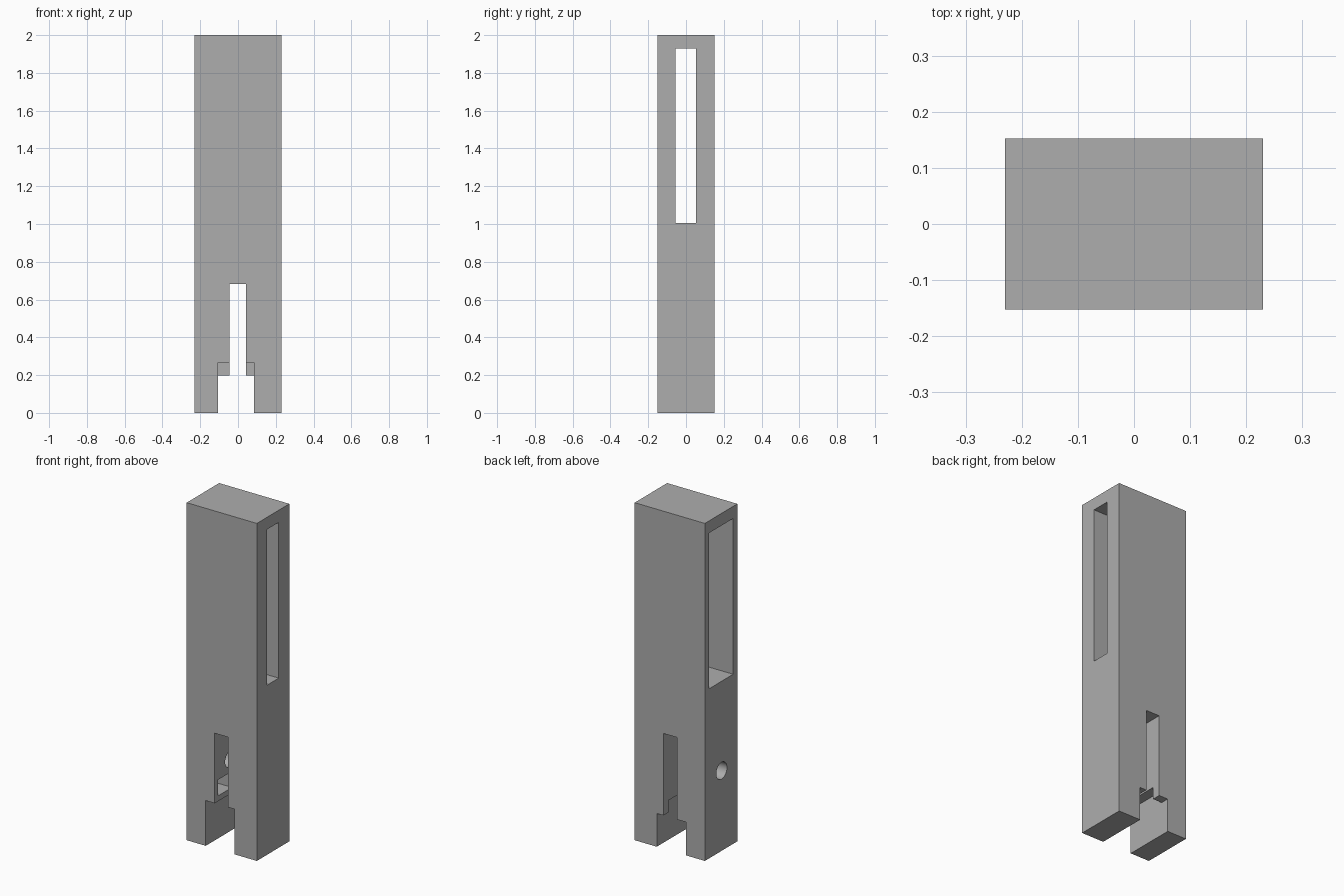
import bpy
import math

default = bpy.data.objects.get("Cube")
if default:
    bpy.data.objects.remove(default, do_unlink=True)

grey = bpy.data.materials.new("plain grey")
grey.use_nodes = True
colour = (0.42, 0.42, 0.42, 1)
grey.diffuse_color = colour
grey.node_tree.nodes["Principled BSDF"].inputs["Base Color"].default_value = colour


def box(name, x, y, z):
    """Box from (low, high) pairs along each axis."""
    spans = (x, y, z)
    bpy.ops.mesh.primitive_cube_add(size=1, location=[(a + b) / 2 for a, b in spans])
    obj = bpy.context.object
    obj.name = name
    obj.scale = [b - a for a, b in spans]
    bpy.ops.object.transform_apply(location=True, rotation=True, scale=True)
    return obj


def pin_hole(name, radius, x, y, z):
    """Cylinder along x between the (low, high) pair."""
    bpy.ops.mesh.primitive_cylinder_add(
        vertices=32, radius=radius, depth=x[1] - x[0],
        location=((x[0] + x[1]) / 2, y, z), rotation=(0, math.pi / 2, 0))
    obj = bpy.context.object
    obj.name = name
    bpy.ops.object.transform_apply(location=True, rotation=True, scale=True)
    return obj


def cut(body, cutter):
    """Subtract the cutter and discard it."""
    cutter.hide_render = True
    mod = body.modifiers.new(cutter.name, "BOOLEAN")
    mod.operation = "DIFFERENCE"
    mod.solver = "EXACT"
    mod.object = cutter
    bpy.ops.object.select_all(action="DESELECT")
    bpy.context.view_layer.objects.active = body
    body.select_set(True)
    bpy.ops.object.modifier_apply(modifier=mod.name)
    bpy.data.objects.remove(cutter, do_unlink=True)


# Upright rectangular block
block = box("slotted_block", (-0.23, 0.23), (-0.152, 0.152), (0, 2))
block.data.materials.append(grey)

# Upper window: narrow on the left side, wider on the right side
cut(block, box("narrow_window", (-0.5, 0.5), (-0.055, 0.053), (1.005, 1.928)))
cut(block, box("wide_window", (-0.5, 0.06), (-0.113, 0.111), (1.005, 1.928)))

# Lower fork: central slot, foot gap, and taller gap in front of the back lip
cut(block, box("central_slot", (-0.046, 0.042), (-0.5, 0.5), (-0.5, 0.683)))
cut(block, box("foot_gap", (-0.105, 0.085), (-0.5, 0.5), (-0.5, 0.197)))
cut(block, box("tall_gap", (-0.105, 0.085), (-0.5, 0.102), (-0.5, 0.268)))

# Pocket inside the right prong
cut(block, box("inner_pocket", (-0.14, 0), (-0.12, 0.01), (0.3, 0.395)))

# Pin hole through the right prong, smaller blind hole in the left prong
cut(block, pin_hole("pin_hole", 0.05, (-0.5, 0), -0.005, 0.475))
cut(block, pin_hole("blind_hole", 0.03, (0, 0.14), -0.005, 0.475))

bpy.ops.object.shade_smooth_by_angle(angle=math.radians(30))
